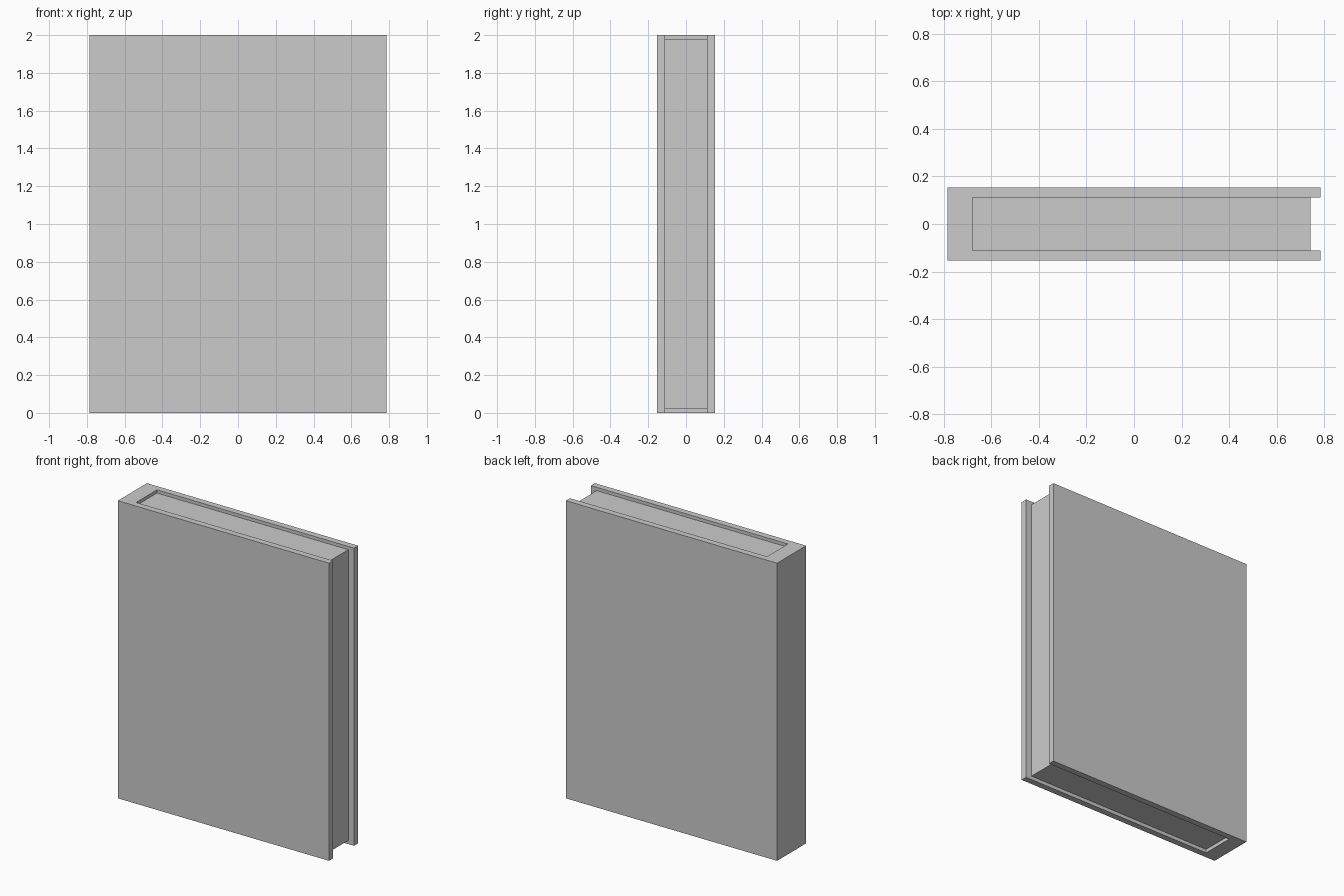
import bpy
import bmesh

if "Cube" in bpy.data.objects:
    bpy.data.objects.remove(bpy.data.objects["Cube"])


def extrude_profile(name, points, z0, z1):
    """Make a flat-shaded solid by extruding an xy outline from z0 to z1."""
    bm = bmesh.new()
    face = bm.faces.new([bm.verts.new((x, y, z0)) for x, y in points])
    result = bmesh.ops.extrude_face_region(bm, geom=[face])
    top = [v for v in result["geom"] if isinstance(v, bmesh.types.BMVert)]
    bmesh.ops.translate(bm, verts=top, vec=(0, 0, z1 - z0))
    bmesh.ops.recalc_face_normals(bm, faces=bm.faces)
    mesh = bpy.data.meshes.new(name)
    bm.to_mesh(mesh)
    bm.free()
    obj = bpy.data.objects.new(name, mesh)
    bpy.context.collection.objects.link(obj)
    return obj


X, Y = 0.785, 0.154              # outer half width and half thickness
SPINE, FORE, IN = -0.68, 0.742, 0.111  # inner spine, page edge, inner half gap

# Cover: two boards joined by the thick spine, as one U-shaped profile
extrude_profile("cover", [(-X, -Y), (X, -Y), (X, -IN), (SPINE, -IN),
                          (SPINE, IN), (X, IN), (X, Y), (-X, Y)], 0, 2)

# Page block: recessed at the top, bottom and fore edge
extrude_profile("pages", [(SPINE, -IN), (FORE, -IN), (FORE, IN), (SPINE, IN)],
                0.024, 1.978)
